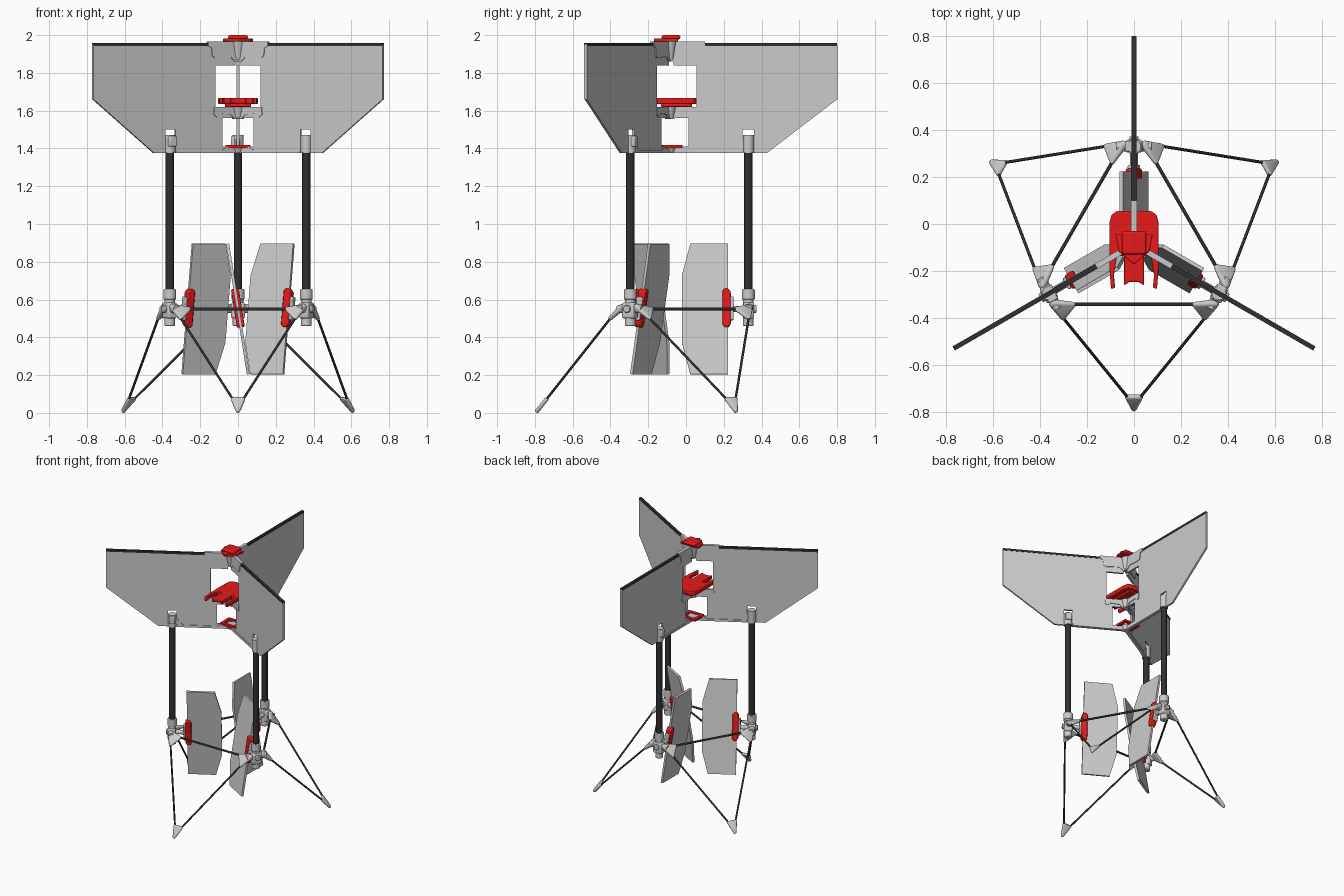
import bpy, bmesh
from math import radians, cos, sin
from mathutils import Matrix, Vector

if "Cube" in bpy.data.objects:
    bpy.data.objects.remove(bpy.data.objects["Cube"])

AXIS = Matrix.Translation((0, -0.087, 0))   # the three-fold symmetry axis


def material(name, col):
    m = bpy.data.materials.new(name)
    m.diffuse_color = (*col, 1)
    m.use_nodes = True
    m.node_tree.nodes["Principled BSDF"].inputs["Base Color"].default_value = m.diffuse_color
    return m


RED = material("red", (0.8, 0.01, 0.01))
DARK = material("carbon", (0.03, 0.03, 0.032))


def emit(name, bm, mat=None, copies=3, bevel=0, tilt=0, pivot_z=0.55):
    """Turn a bmesh into one object, or three spaced around the axis."""
    if tilt:
        p = Matrix.Translation((0, 0, pivot_z))
        bm.transform(p @ Matrix.Rotation(radians(tilt), 4, 'Y') @ p.inverted())
    bmesh.ops.recalc_face_normals(bm, faces=bm.faces)
    me = bpy.data.meshes.new(name)
    bm.to_mesh(me)
    bm.free()
    if mat:
        me.materials.append(mat)
    me.shade_smooth()
    me.set_sharp_from_angle(angle=radians(35))
    for k in range(copies):
        ob = bpy.data.objects.new(f"{name}_{k + 1}" if copies > 1 else name, me)
        ob.matrix_world = AXIS @ Matrix.Rotation(radians(120 * k), 4, 'Z')
        bpy.context.collection.objects.link(ob)
        if bevel:
            b = ob.modifiers.new("bevel", 'BEVEL')
            b.width, b.segments = bevel, 2


def prism(pts, axis, lo, hi):
    """Extrude an outline: axis 'X' takes (y, z) points, axis 'Z' takes (x, y)."""
    bm = bmesh.new()
    place = (lambda a, b: (lo, a, b)) if axis == 'X' else (lambda a, b: (a, b, lo))
    f = bm.faces.new([bm.verts.new(place(*p)) for p in pts])
    r = bmesh.ops.extrude_face_region(bm, geom=[f])
    d = Vector((hi - lo, 0, 0)) if axis == 'X' else Vector((0, 0, hi - lo))
    bmesh.ops.translate(bm, vec=d, verts=[v for v in r['geom'] if isinstance(v, bmesh.types.BMVert)])
    return bm


def tube(a, b, r, r2=None, n=20, bm=None):
    bm = bm or bmesh.new()
    a, b = Vector(a), Vector(b)
    m = Matrix.Translation((a + b) / 2) @ (b - a).to_track_quat('Z', 'Y').to_matrix().to_4x4()
    bmesh.ops.create_cone(bm, cap_ends=True, segments=n, radius1=r,
                          radius2=r if r2 is None else r2, depth=(b - a).length, matrix=m)
    return bm


def box(x0, x1, y0, y1, z0, z1):
    return prism([(x0, y0), (x1, y0), (x1, y1), (x0, y1)], 'Z', z0, z1)


def hull(balls):
    """Convex skin around small spheres, used for the rod-joining gussets."""
    bm = bmesh.new()
    for c, r in balls:
        bmesh.ops.create_icosphere(bm, subdivisions=2, radius=r, matrix=Matrix.Translation(c))
    out = bmesh.ops.convex_hull(bm, input=bm.verts)
    junk = {v for v in out['geom_interior'] + out['geom_unused'] if isinstance(v, bmesh.types.BMVert)}
    bmesh.ops.delete(bm, geom=list(junk), context='VERTS')
    return bm


# --- wings with stepped root cutouts and a slot above each leg
wing = [(.02, 1.95), (.02, 1.84), (.143, 1.84), (.143, 1.62), (.02, 1.62), (.02, 1.56),
        (.1, 1.56), (.1, 1.41), (.02, 1.41), (.02, 1.375), (.385, 1.375), (.385, 1.5),
        (.448, 1.5), (.448, 1.375), (.515, 1.375), (.887, 1.66), (.887, 1.95)]
emit("wing", prism(wing, 'X', -.007, .007))
emit("wing_leading_spar", box(-.01, .01, .187, .887, 1.942, 1.957), DARK)
emit("wing_tip_edge", box(-.009, .009, .878, .888, 1.66, 1.945))

# --- root brackets joining the wings at three levels
emit("upper_bracket", prism([(0, 1.965), (.187, 1.965), (.187, 1.94), (.168, 1.935), (.163, 1.89),
                             (.15, 1.88), (.05, 1.885), (.025, 1.86), (0, 1.86)], 'X', -.012, .012))
emit("middle_bracket", prism([(0, 1.62), (.15, 1.62), (.153, 1.58), (.135, 1.565), (.115, 1.585),
                              (.05, 1.58), (.025, 1.555), (0, 1.555)], 'X', -.012, .012))
emit("lower_bracket", prism([(0, 1.41), (.07, 1.41), (.1, 1.392), (.385, 1.392), (.385, 1.375),
                             (0, 1.375)], 'X', -.012, .012))
for nm, z0, z1 in (("upper", 1.87, 1.965), ("middle", 1.56, 1.62), ("lower", 1.375, 1.41)):
    emit(nm + "_bracket_core", tube((0, 0, z0), (0, 0, z1), .022, .036), copies=1)

# --- red nose cap
emit("nose_cap_base", prism([(-.08, .045), (.08, .045), (.065, -.03), (0, -.085), (-.065, -.03)],
                            'Z', 1.965, 1.982), RED, 1, .004)
emit("nose_cap_top", box(-.052, .052, -.042, .057, 1.978, 2.0), RED, 1, .008)

# --- red forked tray
half = [(.075, .142), (.097, .125), (.105, .09), (.105, -.1), (.098, -.19), (.08, -.185),
        (.086, -.13), (.072, -.05), (.042, -.05), (.042, -.175), (.02, -.16)]
tray = half + [(-x, y) for x, y in reversed(half)]
emit("forked_tray", prism(tray, 'Z', 1.635, 1.668), RED, 1, .005)
emit("tray_foot", box(-.07, .07, -.045, .12, 1.62, 1.637), RED, 1, .004)

# --- red square ring at the lower bracket
for nm, b in (("front", (-.065, .065, -.045, -.022)), ("back", (-.065, .065, .045, .068)),
              ("left", (-.065, -.042, -.022, .045)), ("right", (.042, .065, -.022, .045))):
    emit("lower_ring_" + nm, box(*b, 1.402, 1.418), RED, 1)

# --- legs with their upper sockets
HUB = .417
emit("leg", tube((0, HUB, .58), (0, HUB, 1.39), .022, n=24), DARK)
emit("leg_socket", tube((0, HUB, 1.375), (0, HUB, 1.47), .029, n=24))
emit("leg_socket_clamp", box(-.038, .022, HUB - .022, HUB + .022, 1.41, 1.465), bevel=.006)
emit("leg_socket_gusset", prism([(.34, 1.39), (.395, 1.455), (.395, 1.39)], 'X', -.011, .011))

# --- hubs at the lower leg ends
emit("hub_sleeve", tube((0, HUB, .6), (0, HUB, .655), .034, n=24), bevel=.004)
emit("hub_body", tube((0, HUB, .46), (0, HUB, .605), .028, n=24), bevel=.006)
emit("hub_block", box(-.036, .036, HUB - .026, HUB + .03, .5, .585), bevel=.01)
emit("hub_cross_barrel", tube((-.075, HUB, .55), (.075, HUB, .55), .021))
emit("hub_knob", tube((0, HUB, .55), (0, .46, .55), .02), bevel=.004)
emit("fin_shaft", tube((0, .31, .55), (0, HUB, .55), .016))
emit("fin_shaft_flange", box(-.018, .018, .322, .338, .49, .615), bevel=.005, tilt=-9)

# --- tilted control fins and red fin clamps
emit("fin", prism([(.11, .9), (.31, .9), (.31, .2), (.11, .2), (.065, .37), (.065, .73)],
                  'X', -.008, .008), tilt=-9)
emit("fin_clamp", prism([(.28, .465), (.28, .645), (.29, .658), (.31, .658), (.324, .64),
                         (.324, .47), (.31, .452), (.29, .452)], 'X', -.021, .021),
     RED, bevel=.006, tilt=-9)

# --- landing frame: struts to the feet, cross rods and corner gussets
foot_r = .7


def foot(ang, r=foot_r, z=.012):
    return Vector((r * cos(radians(ang)), r * sin(radians(ang)), z))


def along(a, b, d):
    return a + (b - a).normalized() * d


turn = Matrix.Rotation(radians(-120), 4, 'Z')
rod_a = Vector((.06, .408, .55))
rod_b = turn @ Vector((-.06, .408, .55))
emit("cross_rod", tube(rod_a, rod_b, .0075, n=12), DARK)
for side, s, ang in (("right", 1, 30), ("left", -1, 150)):
    corner = Vector((s * .08, .425, .54))
    start = foot(ang, .685, .03)
    emit(f"{side}_strut", tube(start, corner, .0065, n=12), DARK)
    far = Matrix.Rotation(radians(-120 * s), 4, 'Z') @ Vector((-s * .06, .408, .55))
    near = Vector((s * .06, .408, .55))
    emit(f"{side}_hub_gusset", hull([(Vector((s * .045, .425, .56)), .018),
                                     (along(corner, start, .055), .011),
                                     (along(near, far, .065), .011)]))

# --- foot corners
tip = foot(-90)
c1 = turn @ Vector((.08, .425, .54))
c1 = Vector((abs(c1.x), c1.y, c1.z))
ends = []
base = foot(-90, .685, .03)
hub_l = Matrix.Rotation(radians(120), 4, 'Z') @ Vector((-.08, .425, .54))
for target in (turn @ Vector((.08, .425, .54)), hub_l):
    ends.append((along(base, target, .06), .011))
emit("foot", hull([(tip, .012)] + ends))
